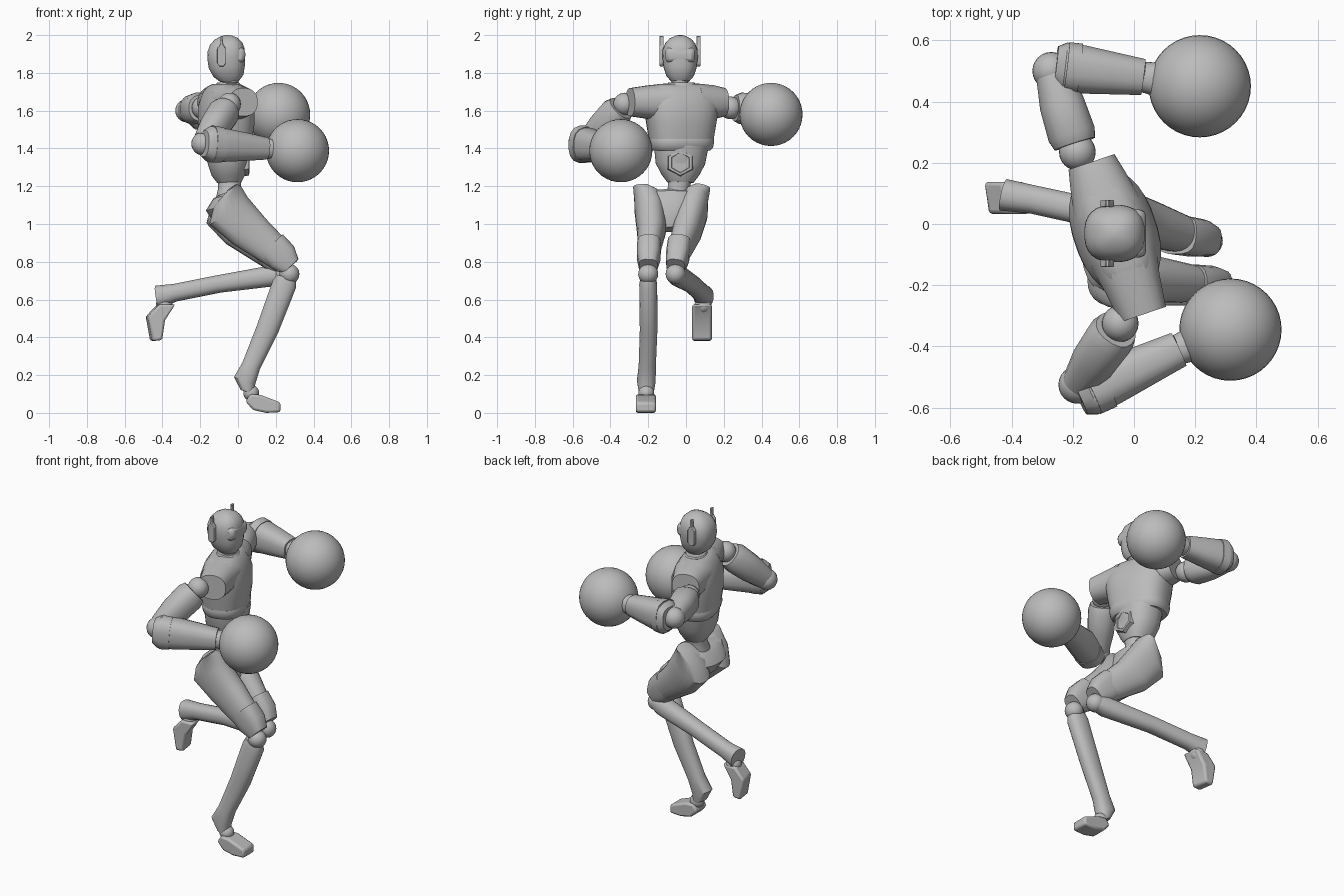
import bpy, bmesh
from math import pi, cos, sin, radians
from mathutils import Vector

cube = bpy.data.objects.get("Cube")
if cube:
    bpy.data.objects.remove(cube, do_unlink=True)

grey = bpy.data.materials.new("plain grey")
grey.use_nodes = True
grey.diffuse_color = (.5, .5, .5, 1)
grey.node_tree.nodes["Principled BSDF"].inputs["Base Color"].default_value = (.5, .5, .5, 1)


def finish(name, bm, angle=35):
    bmesh.ops.recalc_face_normals(bm, faces=bm.faces)
    mesh = bpy.data.meshes.new(name)
    bm.to_mesh(mesh)
    bm.free()
    mesh.materials.append(grey)
    mesh.shade_smooth()
    mesh.set_sharp_from_angle(angle=radians(angle))
    obj = bpy.data.objects.new(name, mesh)
    bpy.context.collection.objects.link(obj)
    return obj


def loft(name, rings, hint=(1, 0, 0), sides=20, power=2.3):
    """Skin rings of (centre, half width, half depth); depth points along hint."""
    bm = bmesh.new()
    axis = (Vector(rings[-1][0]) - Vector(rings[0][0])).normalized()
    depth = Vector(hint)
    depth = (depth - axis * depth.dot(axis)).normalized()
    side = axis.cross(depth)

    def curve(value):
        return abs(value) ** (2 / power) * (1 if value > 0 else -1)

    loops = []
    for centre, width, thick in rings:
        loop = []
        for i in range(sides):
            a = 2 * pi * (i + .5) / sides
            loop.append(bm.verts.new(Vector(centre) + side * width * curve(cos(a))
                                     + depth * thick * curve(sin(a))))
        loops.append(loop)
    for low, high in zip(loops, loops[1:]):
        for i in range(sides):
            j = (i + 1) % sides
            bm.faces.new((low[i], low[j], high[j], high[i]))
    bm.faces.new(loops[0])
    bm.faces.new(loops[-1])
    return finish(name, bm)


def ball(name, centre, radius, segments=24):
    bm = bmesh.new()
    bmesh.ops.create_uvsphere(bm, u_segments=segments, v_segments=segments // 2, radius=radius)
    bmesh.ops.translate(bm, verts=bm.verts, vec=centre)
    return finish(name, bm)


def prism(name, profile, y, half, bevel, lean=0):
    """Extrude an x-z profile across y."""
    bm = bmesh.new()
    face = bm.faces.new([bm.verts.new((x, y - half, z)) for x, z in profile])
    new = bmesh.ops.extrude_face_region(bm, geom=[face])["geom"]
    moved = [v for v in new if isinstance(v, bmesh.types.BMVert)]
    bmesh.ops.translate(bm, verts=moved, vec=(lean, 2 * half, 0))
    obj = finish(name, bm)
    mod = obj.modifiers.new("soft edges", "BEVEL")
    mod.width = bevel
    mod.segments = 2
    return obj


# Head, face plate, ear pieces and neck
hx, hy = -.063, -.031
loft("head", [((hx + .02, hy, 1.755), .048, .05), ((hx + .013, hy, 1.785), .073, .08),
              ((hx + .004, hy, 1.83), .088, .096), ((hx, hy, 1.88), .094, .1),
              ((hx, hy, 1.92), .093, .099), ((hx, hy, 1.955), .08, .086),
              ((hx, hy, 1.98), .058, .062), ((hx, hy, 1.995), .028, .032),
              ((hx, hy, 2), .008, .008)], sides=28, power=2.5)
prism("visor", [(-.06, 1.85), (.034, 1.855), (.04, 1.9), (.031, 1.935), (-.06, 1.935)],
      hy, .078, .02)
for label, s in (("left", 1), ("right", -1)):
    prism(label + "_ear_piece", [(-.11, 1.85), (-.1, 1.835), (-.075, 1.835), (-.065, 1.85),
          (-.065, 1.93), (-.079, 1.95), (-.082, 1.995), (-.092, 1.995), (-.094, 1.95),
          (-.11, 1.93)], hy + s * .098, .011, .003)
loft("neck", [((-.045, -.033, 1.7), .052, .052), ((-.04, -.033, 1.74), .043, .042),
              ((-.04, -.033, 1.79), .045, .045)])

# Twisted chest with a rim, collar and shoulder caps
front = Vector((.95, .32, 0))
left = Vector((-.32, .95, 0))
tx, ty = -.062, -.025
loft("chest", [((tx, ty, 1.44), .17, .125), ((tx, ty, 1.53), .185, .137),
               ((tx, ty, 1.62), .2, .135), ((tx, ty, 1.69), .2, .11),
               ((tx, ty, 1.725), .18, .085), ((tx, ty, 1.74), .13, .06)],
     front, 28, 2.5)
loft("chest_rim", [((tx, ty, 1.39), .155, .11), ((tx, ty, 1.405), .168, .122),
                   ((tx, ty, 1.435), .174, .13), ((tx, ty, 1.45), .172, .126)],
     front, 28, 2.5)
loft("collar", [((tx + .01, ty, 1.73), .085, .068), ((tx + .01, ty, 1.748), .07, .055)], front)
for label, s, reach in (("left", 1, .24), ("right", -1, .285)):
    root = Vector((tx, ty, 1.645))
    loft(label + "_shoulder_cap", [(root + left * s * .08, .1, .115),
                                   (root + left * s * .18, .09, .094),
                                   (root + left * s * reach, .075, .08)], front)

# Abdomen with six-sided plate, then waist
loft("abdomen", [((-.045, -.03, 1.22), .07, .065), ((-.05, -.03, 1.26), .1, .09),
                 ((-.052, -.03, 1.32), .132, .108), ((-.055, -.025, 1.41), .145, .118)],
     sides=24)
loft("belly_plate", [((.02, -.03, 1.325), .08, .075), ((.058, -.03, 1.325), .072, .068),
                     ((.06, -.03, 1.325), .055, .055), ((.054, -.03, 1.325), .052, .052)],
     (0, 0, 1), 6, 2)
loft("waist", [((-.05, -.05, 1.12), .075, .07), ((-.045, -.04, 1.19), .055, .06),
               ((-.045, -.03, 1.25), .068, .065)])
loft("pelvis", [((.01, -.08, .97), .05, .05), ((-.03, -.08, 1.03), .11, .1),
                ((-.065, -.08, 1.1), .15, .11), ((-.055, -.08, 1.155), .15, .08),
                ((-.045, -.08, 1.17), .12, .055)], sides=24)

# Hips and thighs share one shape, shifted for each leg
legs = {"right": (0, (-.235, -.205, -.19, -.182, -.195, -.2)),
        "left": (-.035, (.085, .05, .035, .005, -.035, -.055))}
for label, (dx, ys) in legs.items():
    a, b, c, d, e, f = ys
    loft(label + "_thigh", [((-.03 + dx / 3, a, 1.195), .045, .03),
                            ((-.055 + dx / 3, b, 1.145), .07, .09),
                            ((-.05 + dx / 3, c, 1.07), .082, .125),
                            ((.06 + dx, d, .96), .077, .112),
                            ((.19 + dx, e, .855), .06, .09),
                            ((.26 + dx, f, .785), .05, .065)], (1, 0, 1), 24)
    loft(label + "_knee_guard", [((.175 + dx, e, .885), .064, .088),
                                 ((.235 + dx, (e + f) / 2, .825), .062, .085),
                                 ((.28 + dx, f, .775), .05, .056)], (1, 0, 1), 16, 3)
    ball(label + "_knee", (.272 + dx, f, .735), .053)

# Shins, ankles and feet
loft("right_shin", [((.255, -.2, .715), .04, .055), ((.245, -.2, .68), .048, .065),
                    ((.155, -.198, .44), .047, .06), ((.07, -.205, .25), .046, .05),
                    ((.035, -.21, .17), .05, .06), ((.05, -.21, .11), .04, .038)])
loft("left_shin", [((.235, -.05, .735), .045, .045), ((.18, -.04, .725), .055, .056),
                   ((-.1, .03, .683), .048, .047), ((-.33, .08, .637), .047, .047),
                   ((-.425, .095, .615), .053, .06)], (0, 0, 1))
ball("right_ankle", (.07, -.21, .105), .042)
ball("left_ankle", (-.39, .09, .57), .045)
prism("right_foot", [(.04, .06), (.065, .1), (.12, .095), (.225, .055), (.225, .004),
                     (.15, 0), (.08, .015)], -.213, .053, .012)
prism("left_foot", [(-.475, .51), (-.415, .575), (-.33, .575), (-.385, .49), (-.4, .385),
                    (-.452, .38)], .085, .052, .012, -.015)

# Arms: shoulder ball, upper arm, elbow, forearm with cuff, wrist and big round glove
arms = {"right": ((-.045, -.325, 1.635), (-.185, -.525, 1.425), (.145, -.41, 1.4),
                  (.315, -.345, 1.388), (.01, -.035, 0)),
        "left": ((-.185, .235, 1.615), (-.27, .5, 1.6), (.03, .48, 1.59),
                 (.215, .45, 1.58), (.02, .015, 0))}
for label, points in arms.items():
    shoulder, elbow, wrist, glove, shift = map(Vector, points)
    ball(label + "_shoulder", shoulder, .06)
    upper = [(shoulder.lerp(elbow, t), w, h) for t, w, h in
             ((.1, .07, .07), (.22, .08, .085), (.6, .075, .08), (.95, .056, .062))]
    loft(label + "_upper_arm", upper, (0, 0, 1), 16)
    ball(label + "_elbow", elbow, .062)
    start = elbow + shift
    lower = [(start.lerp(wrist, t), w, h) for t, w, h in
             ((-.02, .066, .07), (.08, .082, .095), (.3, .08, .09), (.65, .07, .076),
              (1, .06, .06))]
    loft(label + "_forearm", lower, (0, 0, 1), 16, 2.6)
    cuff = [(start.lerp(wrist, t), w, h) for t, w, h in ((.1, .084, .1), (.26, .085, .094))]
    loft(label + "_forearm_cuff", cuff, (0, 0, 1), 16, 2.6)
    loft(label + "_wrist", [(wrist, .05, .05), (wrist.lerp(glove, .2), .055, .055),
                            (wrist.lerp(glove, .35), .085, .085)], (0, 0, 1))
    ball(label + "_glove", glove, .167, 40)
